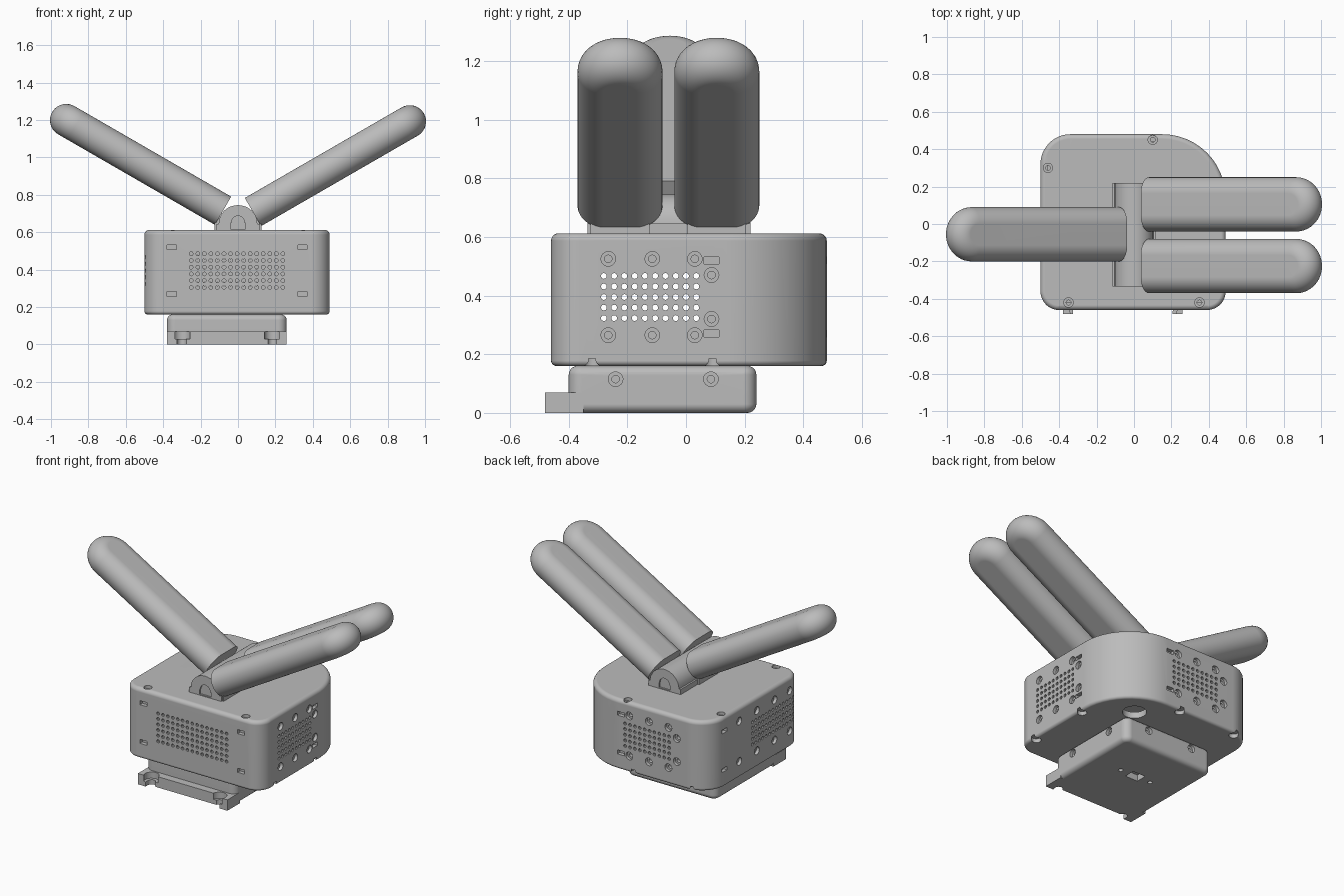
import bpy, bmesh, math
from mathutils import Matrix, Vector

cube = bpy.data.objects.get("Cube")
if cube:
    bpy.data.objects.remove(cube, do_unlink=True)

grey = bpy.data.materials.new("light_grey")
grey.use_nodes = True
GREY = (0.5, 0.5, 0.5, 1)
grey.diffuse_color = GREY
grey.node_tree.nodes["Principled BSDF"].inputs["Base Color"].default_value = GREY


def to_object(name, bm):
    bmesh.ops.recalc_face_normals(bm, faces=bm.faces)
    mesh = bpy.data.meshes.new(name)
    bm.to_mesh(mesh)
    bm.free()
    mesh.materials.append(grey)
    obj = bpy.data.objects.new(name, mesh)
    bpy.context.collection.objects.link(obj)
    return obj


def stack(name, loops):
    """Closed solid through a stack of equal-sized point loops."""
    bm = bmesh.new()
    rings = [[bm.verts.new(p) for p in loop] for loop in loops]
    n = len(rings[0])
    for a, b in zip(rings, rings[1:]):
        for i in range(n):
            j = (i + 1) % n
            bm.faces.new((a[i], a[j], b[j], b[i]))
    bm.faces.new(rings[0])
    bm.faces.new(rings[-1])
    return to_object(name, bm)


def outline(x0, x1, y0, y1, radii, inset, z, steps=12):
    """Rounded rectangle; radii run counter-clockwise from the back +x corner."""
    pts = []
    corners = [(x1, y1, -1, -1), (x0, y1, 1, -1), (x0, y0, 1, 1), (x1, y0, -1, 1)]
    for q, ((x, y, sx, sy), r) in enumerate(zip(corners, radii)):
        for k in range(steps + 1):
            a = math.pi / 2 * (q + k / steps)
            pts.append((x + sx * r + (r - inset) * math.cos(a),
                        y + sy * r + (r - inset) * math.sin(a), z))
    return pts


def rounded_block(name, box, radii, z0, z1, low, high, inset=0):
    """Rounded block with filleted bottom (low) and top (high) edges."""
    arc = [math.pi / 2 * k / 5 for k in range(6)]
    prof = [(z0 + low * (1 - math.cos(a)), low * (1 - math.sin(a))) for a in arc] if low else [(z0, 0)]
    prof += [(z1 - high * (1 - math.sin(a)), high * (1 - math.cos(a))) for a in arc] if high else [(z1, 0)]
    return stack(name, [outline(*box, radii, inset + d, z) for z, d in prof])


def drill(bm, point, normal, r, depth, sides=16):
    """Add a drill cylinder that sinks to depth below the surface point."""
    n = Vector(normal)
    mid = Vector(point) + n * (0.03 - depth) / 2
    m = Matrix.Translation(mid) @ n.to_track_quat('Z', 'Y').to_matrix().to_4x4()
    bmesh.ops.create_cone(bm, cap_ends=True, segments=sides, radius1=r, radius2=r,
                          depth=depth + 0.03, matrix=m)


def box(bm, centre, size):
    bmesh.ops.create_cube(bm, size=1, matrix=Matrix.Translation(centre) @ Matrix.Diagonal((*size, 1)))


def carve(obj, cutters):
    for cutter in cutters:
        cutter.hide_render = True
        mod = obj.modifiers.new("carve", 'BOOLEAN')
        mod.operation, mod.solver, mod.object = 'DIFFERENCE', 'EXACT', cutter
    dg = bpy.context.evaluated_depsgraph_get()
    mesh = bpy.data.meshes.new_from_object(obj.evaluated_get(dg))
    obj.modifiers.clear()
    obj.data = mesh
    for cutter in cutters:
        bpy.data.objects.remove(cutter, do_unlink=True)


# Hollow main housing with one large rounded corner
BODY = (-0.5, 0.49, -0.46, 0.48)
RADII = (0.34, 0.16, 0.1, 0.1)
body = rounded_block("housing", BODY, RADII, 0.16, 0.612, 0.018, 0.025)
cavity = rounded_block("cavity", BODY, RADII, 0.2, 0.572, 0, 0, inset=0.04)

# Wall frames: map (along, z) onto each wall with its outward normal
walls = {
    "front": (lambda t, z: (t, -0.46, z), (0, -1, 0)),
    "back": (lambda t, z: (t, 0.48, z), (0, 1, 0)),
    "left": (lambda t, z: (0.49, t, z), (1, 0, 0)),
    "right": (lambda t, z: (-0.5, t, z), (-1, 0, 0)),
}
through, bores = bmesh.new(), bmesh.new()


def vents(wall, start, cols, z0, rows):
    place, n = walls[wall]
    for c in range(cols):
        for r in range(rows):
            drill(through, place(start + 0.035 * c, z0 + 0.036 * r), n, 0.01, 0.07, 10)


def screws(place, n, spots):
    for a, b in spots:
        drill(through, place(a, b), n, 0.013, 0.07, 12)
        drill(bores, place(a, b), n, 0.025, 0.02)


def slots(wall, along):
    place, n = walls[wall]
    size = (0.05, 0.05, 0.026) if n[0] == 0 else (0.05, 0.05, 0.024)
    for t in along:
        for z in (0.52, 0.27):
            box(bores, place(t, z), size)


# Vent grilles, wall screws and latch slots
vents("front", -0.25, 15, 0.305, 6)
vents("back", -0.215, 10, 0.323, 5)
vents("left", -0.28, 10, 0.323, 5)
vents("right", -0.385, 13, 0.323, 5)
pairs = lambda ts: [(t, z) for t in ts for z in (0.525, 0.265)]
screws(*walls["left"], pairs((-0.265, -0.115, 0.03)) + [(0.087, 0.47), (0.087, 0.32)])
screws(*walls["back"], pairs((0.07, -0.07, -0.21)) + [(-0.27, 0.47), (-0.27, 0.32)])
screws(*walls["right"], pairs((0.17, -0.01, -0.19, -0.345)))
slots("front", (-0.355, 0.345))
slots("left", (0.087,))
slots("back", (0.13,))
slots("right", (0.32,))

# Lid screws and underside screw pockets
screws(lambda x, y: (x, y, 0.612), (0, 0, 1),
       [(-0.46, 0.3), (0.1, 0.45), (-0.35, -0.42), (0.35, -0.42)])
for x, y in ((0.465, 0.09), (0.04, 0.455), (0.465, -0.32), (-0.37, 0.45)):
    drill(bores, (x, y, 0.16), (0, 0, -1), 0.028, 0.025)
drill(bores, (0.24, 0.29, 0.16), (0, 0, -1), 0.07, 0.06, 24)
carve(body, [cavity, to_object("vent_cutter", through), to_object("bore_cutter", bores)])

# Mounting base with side screws and a socket underneath
base = rounded_block("base", (-0.38, 0.26, -0.4, 0.24), (0.045,) * 4, 0, 0.16, 0.03, 0.03)
through, bores = bmesh.new(), bmesh.new()
for y in (-0.24, 0.085):
    for x, s in ((0.26, 1), (-0.38, -1)):
        screws(lambda a, b: (x, a, b), (s, 0, 0), [(y, 0.115)])
screws(lambda a, b: (a, 0.24, b), (0, 1, 0), [(0.09, 0.115), (-0.23, 0.115)])
box(bores, (-0.06, -0.06, 0), (0.09, 0.07, 0.08))
for s in (-1, 1):
    drill(bores, (-0.06 + 0.11 * s, -0.06, 0), (0, 0, -1), 0.014, 0.03)
carve(base, [to_object("base_holes", through), to_object("base_bores", bores)])

# Front lip with two keyhole hooks
lip_plan = [(-0.38, -0.35), (-0.38, -0.48), (-0.325, -0.48), (-0.325, -0.45),
            (0.205, -0.45), (0.205, -0.48), (0.26, -0.48), (0.26, -0.35)]
lip = stack("front_lip", [[(x, y, z) for x, y in lip_plan] for z in (0, 0.07)])
wide, narrow = bmesh.new(), bmesh.new()
for x in (-0.3, 0.185):
    drill(wide, (x, -0.455, 0.07), (0, 0, 1), 0.045, 0.04, 24)
    drill(narrow, (x, -0.455, 0.07), (0, 0, 1), 0.025, 0.1)
carve(lip, [to_object("hook_wide", wide), to_object("hook_narrow", narrow)])

# Arched hub on the lid, with a small arched recess in each end
def arch(half, foot, top, z0, y, n=16):
    pts = [(half, y, z0), (half, y, foot)]
    pts += [(half * 0.9 * math.cos(a), y, foot + (top - foot) * math.sin(a))
            for a in (math.pi * k / n for k in range(n + 1))]
    return pts + [(-half, y, foot), (-half, y, z0)]


hub = stack("hinge_hub", [arch(0.115, 0.645, 0.745, 0.605, y) for y in (-0.335, 0.22)])
recesses = [stack("recess", [arch(0.04, 0.65, 0.687, 0.618, y) for y in ends])
            for ends in ((-0.4, -0.325), (0.21, 0.3))]
carve(hub, recesses)


# Flat paddles with fully rounded edges and tips
def paddle(name, side, y, z, length=0.91, thick=0.087, core=0.058, n=20):
    along = Vector((side * 0.866, 0, 0.5))
    up = Vector((-side * 0.5, 0, 0.866))
    origin = Vector((side * 0.08, y, z))
    loops = []
    for k in range(n + 1):
        a = math.pi * (k / n - 0.5)
        r = core + thick * math.cos(a)
        plan = [(0, -r)] + [(length + r * math.cos(b), r * math.sin(b))
                            for b in (math.pi * (i / 24 - 0.5) for i in range(25))] + [(0, r)]
        loops.append([origin + along * u + Vector((0, v, 0)) + up * thick * math.sin(a)
                      for u, v in plan])
    stack(name, loops)
    # Socket block joining the paddle to the hub
    bm = bmesh.new()
    box(bm, (side * 0.075, y, 0.645), (0.1, 0.2, 0.08))
    to_object(name + "_socket", bm)


paddle("right_paddle", -1, -0.055, 0.715)
paddle("left_front_paddle", 1, -0.225, 0.708)
paddle("left_back_paddle", 1, 0.105, 0.708)

# Smooth shading with crisp edges
for obj in [o for o in bpy.context.scene.objects if o.type == 'MESH']:
    bpy.ops.object.select_all(action='DESELECT')
    obj.select_set(True)
    bpy.context.view_layer.objects.active = obj
    bpy.ops.object.shade_smooth_by_angle(angle=math.radians(32))
    obj.modifiers.new("even_normals", 'WEIGHTED_NORMAL').keep_sharp = True
